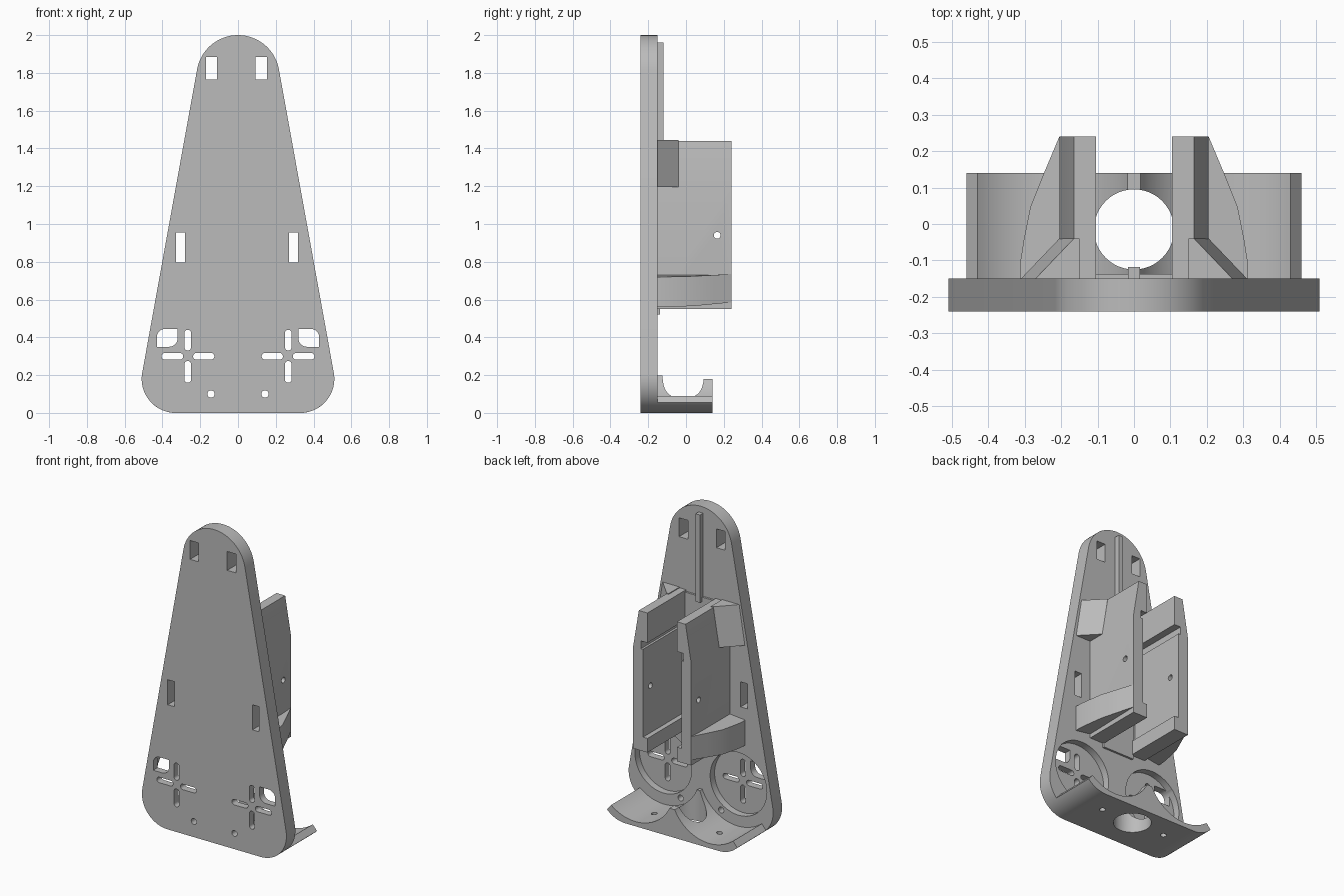
import bpy, bmesh, math

if "Cube" in bpy.data.objects:
    bpy.data.objects.remove(bpy.data.objects["Cube"])

grey = bpy.data.materials.new("plain grey")
grey.diffuse_color = (0.5, 0.5, 0.5, 1)
grey.use_nodes = True
grey.node_tree.nodes["Principled BSDF"].inputs["Base Color"].default_value = grey.diffuse_color


def prism(name, pts, axis, a, b, tweak=None):
    """Extrude a 2D outline along an axis: X uses (y,z), Y uses (x,z), Z uses (x,y)."""
    def place(p, t):
        return {"X": (t, p[0], p[1]), "Y": (p[0], t, p[1]), "Z": (p[0], p[1], t)}[axis]
    bm = bmesh.new()
    lo = [bm.verts.new(place(p, a)) for p in pts]
    hi = [bm.verts.new(place(p, b)) for p in pts]
    n = len(pts)
    bm.faces.new(lo)
    bm.faces.new(hi[::-1])
    for i in range(n):
        bm.faces.new((lo[i], hi[i], hi[(i + 1) % n], lo[(i + 1) % n]))
    if tweak:
        for v in bm.verts:
            v.co = tweak(v.co.copy())
    bmesh.ops.recalc_face_normals(bm, faces=bm.faces)
    me = bpy.data.meshes.new(name)
    bm.to_mesh(me)
    bm.free()
    me.materials.append(grey)
    ob = bpy.data.objects.new(name, me)
    bpy.context.collection.objects.link(ob)
    return ob


def rect(x0, x1, z0, z1):
    return [(x0, z0), (x1, z0), (x1, z1), (x0, z1)]


def arc(cx, cz, r, a0, a1, n=16):
    return [(cx + r * math.cos(math.radians(a0 + (a1 - a0) * i / n)),
             cz + r * math.sin(math.radians(a0 + (a1 - a0) * i / n))) for i in range(n + 1)]


def circle(cx, cz, r, n=48):
    return arc(cx, cz, r, 0, 360, n)[:-1]


def slot(x0, x1, z0, z1):
    """Long hole with rounded ends."""
    if x1 - x0 > z1 - z0:
        r, m = (z1 - z0) / 2, (z0 + z1) / 2
        return arc(x1 - r, m, r, -90, 90, 8) + arc(x0 + r, m, r, 90, 270, 8)
    r, m = (x1 - x0) / 2, (x0 + x1) / 2
    return arc(m, z1 - r, r, 0, 180, 8) + arc(m, z0 + r, r, 180, 360, 8)


def cut(target, cutter):
    mod = target.modifiers.new("cut", "BOOLEAN")
    mod.operation, mod.solver, mod.object = "DIFFERENCE", "EXACT", cutter
    bpy.context.view_layer.objects.active = target
    bpy.ops.object.modifier_apply(modifier=mod.name)
    bpy.data.objects.remove(cutter)


def flip(pts, s):
    return [(s * x, z) for x, z in pts]


# Back plate: tapered outline with round top and round lower corners
outline = (arc(0, 1.78, 0.22, 10, 170, 32) + arc(-0.33, 0.18, 0.18, 170, 270)
           + arc(0.33, 0.18, 0.18, 270, 370))
plate = prism("back_plate", outline, "Y", -0.24, -0.15)

# Round motor recesses in the rear of the plate
for s in (1, -1):
    cut(plate, prism("cutter", circle(s * 0.265, 0.3, 0.2), "Y", -0.195, 0))

# Through holes: cross slots, rounded windows and screw holes
for s in (1, -1):
    window = ([(0.32, 0.445)] + [(0.32, 0.35)] + arc(0.385, 0.395, 0.045, 270, 270, 1)[:1]
              + [(0.43, 0.35)] + arc(0.385, 0.4, 0.045, 0, 90, 8))
    window = [(0.32, 0.445), *arc(0.365, 0.395, 0.045, 180, 270, 8), (0.43, 0.35),
              *arc(0.385, 0.4, 0.045, 0, 90, 8)]
    holes = [slot(0.248, 0.284, 0.33, 0.44), slot(0.248, 0.284, 0.16, 0.275),
             slot(0.29, 0.405, 0.282, 0.317), slot(0.125, 0.238, 0.282, 0.317),
             circle(0.143, 0.1, 0.019, 20), window]
    for h in holes:
        cut(plate, prism("cutter", flip(h, s), "Y", -0.4, 0))

# Rectangular strap holes
for x0, x1, z0, z1 in ((-0.17, -0.11, 1.765, 1.885), (0.092, 0.154, 1.765, 1.885),
                       (-0.328, -0.28, 0.795, 0.955), (0.27, 0.318, 0.795, 0.955)):
    cut(plate, prism("cutter", rect(x0, x1, z0, z1), "Y", -0.4, 0))

# Motor tray: flat base, two round cradles meeting in a central ridge
R = 0.27
end = math.degrees(math.asin(0.17 / R))
ridge = math.degrees(math.asin(0.25 / R))
cradle = arc(0.26, 0.3, R, 270 + end, 270 - ridge, 32)
tray_pts = (arc(0.33, 0.18, 0.18, 270, 316) + cradle
            + [(-x, z) for x, z in cradle[::-1]]
            + [(-x, z) for x, z in arc(0.33, 0.18, 0.18, 270, 316)[::-1]])
tray = prism("motor_tray", tray_pts, "Y", -0.155, 0.14)
cut(tray, prism("cutter", circle(0, -0.015, 0.11), "Z", -0.1, 0.5))
cut(tray, prism("cutter", rect(-0.2, 0.2, 0, 0.3), "Z", 0.18, 0.5))
for s in (1, -1):
    cut(tray, prism("cutter", circle(s * 0.23, -0.01, 0.018, 20), "Z", -0.1, 0.2))

# Guide rib and thin spacer between the holder walls
rib = prism("guide_rib", rect(-0.016, 0.016, 1.4, 1.96), "Y", -0.155, -0.118)
spacer = prism("holder_spacer", rect(-0.11, 0.11, 0.52, 1.43), "Y", -0.155, -0.137)
parts = [plate, tray, rib, spacer]

# Holder walls with inner lips, outer flange and upper gusset
wall_pts = [(0.165, 1.44), (0.205, 1.2), (0.205, 0.55), (0.104, 0.55), (0.104, 0.64),
            (0.135, 0.64), (0.135, 1.2), (0.15, 1.2), (0.15, 1.25), (0.104, 1.25), (0.104, 1.44)]
flange_pts = [(0.15, 0.24), (0.205, 0.24), (0.245, 0.145), (0.285, 0.045), (0.302, -0.04),
              (0.313, -0.11), (0.313, -0.155), (0.15, -0.155)]
gusset_pts = [(0.15, -0.04), (0.205, -0.04), (0.315, -0.155), (0.15, -0.155)]


def slope_flange(co):
    k = max(0, (abs(co.x) - 0.205) / 0.108)
    co.z += -0.015 * k if co.z > 0.65 else -0.025 * k
    return co


def lean_gusset(co):
    if co.z > 1.3 and abs(co.x) > 0.16:
        co.x -= math.copysign(0.04, co.x)
    return co


for s, side in ((1, "right"), (-1, "left")):
    wall = prism(side + "_holder_wall", flip(wall_pts, s), "Y", -0.155, 0.24)
    cut(wall, prism("cutter", circle(0.165, 0.94, 0.018, 20), "X", s * 0.05, s * 0.4))
    flange = prism(side + "_flange", flip(flange_pts, s), "Z", 0.585, 0.735, slope_flange)
    gusset = prism(side + "_gusset", flip(gusset_pts, s), "Z", 1.195, 1.445, lean_gusset)
    parts += [wall, flange, gusset]

# Smooth the round parts, keep edges sharp
for ob in parts:
    bpy.ops.object.select_all(action="DESELECT")
    ob.select_set(True)
    bpy.context.view_layer.objects.active = ob
    bpy.ops.object.shade_smooth_by_angle(angle=math.radians(25))
